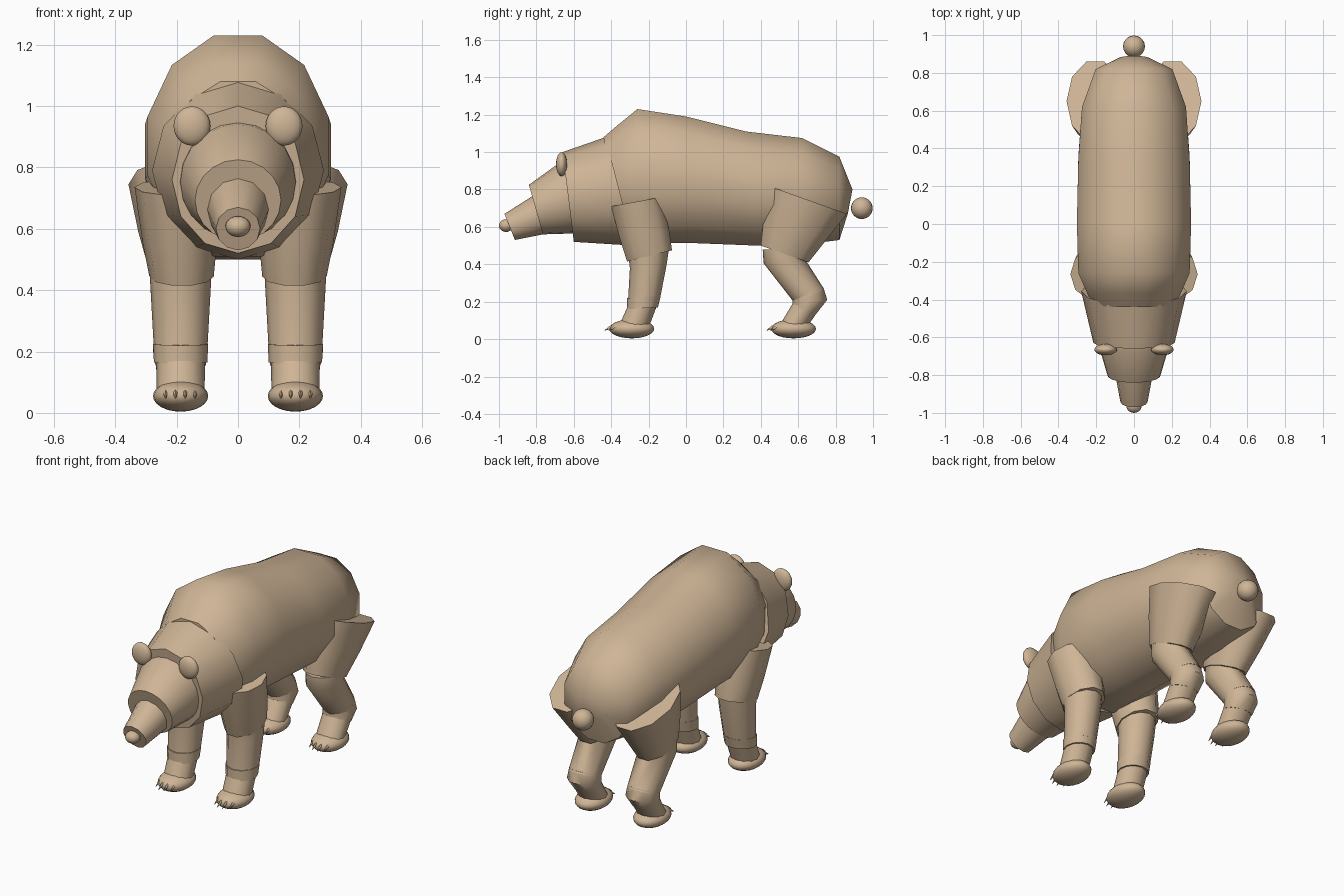
import bpy, bmesh, math
from mathutils import Vector, Matrix

fur = bpy.data.materials.new("tan_fur")
fur.diffuse_color = (0.62, 0.46, 0.305, 1)


def finish(bm, name, angle=48):
    bmesh.ops.recalc_face_normals(bm, faces=bm.faces)
    me = bpy.data.meshes.new(name)
    bm.to_mesh(me)
    bm.free()
    ob = bpy.data.objects.new(name, me)
    me.materials.append(fur)
    bpy.context.collection.objects.link(ob)
    bpy.ops.object.select_all(action='DESELECT')
    ob.select_set(True)
    bpy.context.view_layer.objects.active = ob
    bpy.ops.object.shade_smooth_by_angle(angle=math.radians(angle))
    return ob


def loft(name, rings, n=12, flat=False, mirror=1):
    """Ring = (y, z of one edge, y, z of the opposite edge, x centre, half width)."""
    bm = bmesh.new()
    loops = []
    off = 0.5 if flat else 0.0
    fit = math.cos(math.pi / n) if flat else 1.0
    for y0, z0, y1, z1, cx, hw in rings:
        mid = Vector((0, (y0 + y1) / 2, (z0 + z1) / 2))
        half = Vector((0, (y0 - y1) / 2, (z0 - z1) / 2)) / fit
        loop = []
        for i in range(n):
            a = 2 * math.pi * (i + off) / n
            p = mid + half * math.cos(a)
            p.x = mirror * (cx + hw * math.sin(a))
            loop.append(bm.verts.new(p))
        loops.append(loop)
    for a, b in zip(loops, loops[1:]):
        for i in range(n):
            j = (i + 1) % n
            bm.faces.new((a[i], a[j], b[j], b[i]))
    bm.faces.new(loops[0])
    bm.faces.new(loops[-1])
    return finish(bm, name)


def ball(name, loc, radii):
    bm = bmesh.new()
    mat = Matrix.Translation(loc) @ Matrix.Diagonal((*radii, 1))
    bmesh.ops.create_uvsphere(bm, u_segments=20, v_segments=12, radius=1, matrix=mat)
    return finish(bm, name)


# torso
loft("torso", [
    (-0.44, 1.08, -0.42, 0.62, 0, 0.22),
    (-0.37, 1.14, -0.37, 0.56, 0, 0.255),
    (-0.26, 1.23, -0.26, 0.51, 0, 0.305),
    (0.0, 1.19, 0.0, 0.515, 0, 0.313),
    (0.32, 1.11, 0.38, 0.50, 0, 0.305),
    (0.62, 1.075, 0.62, 0.505, 0, 0.285),
    (0.82, 0.975, 0.82, 0.53, 0, 0.21),
    (0.89, 0.80, 0.865, 0.67, 0, 0.08)], flat=True)

# neck, face and muzzle
loft("neck", [
    (-0.66, 1.00, -0.60, 0.52, 0, 0.215),
    (-0.43, 1.08, -0.28, 0.50, 0, 0.28)])
loft("face", [
    (-0.84, 0.825, -0.765, 0.56, 0, 0.14),
    (-0.68, 0.94, -0.60, 0.565, 0, 0.188),
    (-0.63, 0.95, -0.56, 0.56, 0, 0.19)], n=20)
loft("muzzle", [
    (-0.97, 0.67, -0.915, 0.53, 0, 0.072),
    (-0.82, 0.765, -0.765, 0.56, 0, 0.10),
    (-0.76, 0.79, -0.72, 0.57, 0, 0.105)])
ball("nose", (0, -0.962, 0.607), (0.041, 0.038, 0.034))
ball("tail", (0, 0.94, 0.70), (0.058, 0.058, 0.058))

for side, s in (("left", 1), ("right", -1)):
    ball(side + "_ear", (s * 0.15, -0.665, 0.935), (0.06, 0.03, 0.064))

    # front leg
    loft(side + "_shoulder", [
        (-0.40, 0.71, -0.13, 0.76, 0.20, 0.137),
        (-0.355, 0.54, -0.09, 0.58, 0.19, 0.122),
        (-0.315, 0.415, -0.075, 0.475, 0.184, 0.105)], n=10, flat=True, mirror=s)
    loft(side + "_front_leg", [
        (-0.31, 0.46, -0.09, 0.49, 0.187, 0.102),
        (-0.30, 0.38, -0.105, 0.39, 0.187, 0.097),
        (-0.31, 0.20, -0.14, 0.21, 0.187, 0.087)], mirror=s)
    loft(side + "_front_ankle", [
        (-0.315, 0.22, -0.135, 0.23, 0.187, 0.09),
        (-0.315, 0.16, -0.15, 0.17, 0.187, 0.087)], mirror=s)
    loft(side + "_front_pastern", [
        (-0.31, 0.18, -0.155, 0.18, 0.187, 0.08),
        (-0.35, 0.09, -0.20, 0.06, 0.187, 0.078)], mirror=s)

    # hind leg
    loft(side + "_thigh", [
        (0.44, 0.82, 0.86, 0.67, 0.205, 0.152),
        (0.415, 0.65, 0.75, 0.53, 0.195, 0.13),
        (0.40, 0.50, 0.655, 0.41, 0.185, 0.102)], n=10, flat=True, mirror=s)
    loft(side + "_hind_leg", [
        (0.41, 0.48, 0.66, 0.48, 0.187, 0.10),
        (0.415, 0.405, 0.635, 0.43, 0.187, 0.098),
        (0.575, 0.20, 0.74, 0.265, 0.187, 0.086)], mirror=s)
    loft(side + "_hock", [
        (0.57, 0.215, 0.735, 0.275, 0.187, 0.086),
        (0.57, 0.195, 0.755, 0.21, 0.187, 0.09),
        (0.57, 0.17, 0.70, 0.14, 0.187, 0.082)], mirror=s)
    loft(side + "_hind_pastern", [
        (0.57, 0.19, 0.71, 0.155, 0.187, 0.08),
        (0.51, 0.09, 0.64, 0.055, 0.187, 0.078)], mirror=s)

    # paws with four claws each
    for end, y in (("front", -0.29), ("hind", 0.575)):
        ball(f"{side}_{end}_paw", (s * 0.187, y, 0.055), (0.09, 0.12, 0.051))
        for k in range(4):
            x = 0.14 + 0.032 * k
            yc = y - 0.10 + 0.02 * (abs(k - 1.5) > 1)
            loft(f"{side}_{end}_claw_{k + 1}", [
                (yc + 0.02, 0.082, yc + 0.02, 0.05, x, 0.009),
                (yc - 0.015, 0.073, yc - 0.015, 0.054, x, 0.007),
                (yc - 0.045, 0.048, yc - 0.045, 0.045, x, 0.001)], n=6, mirror=s)
